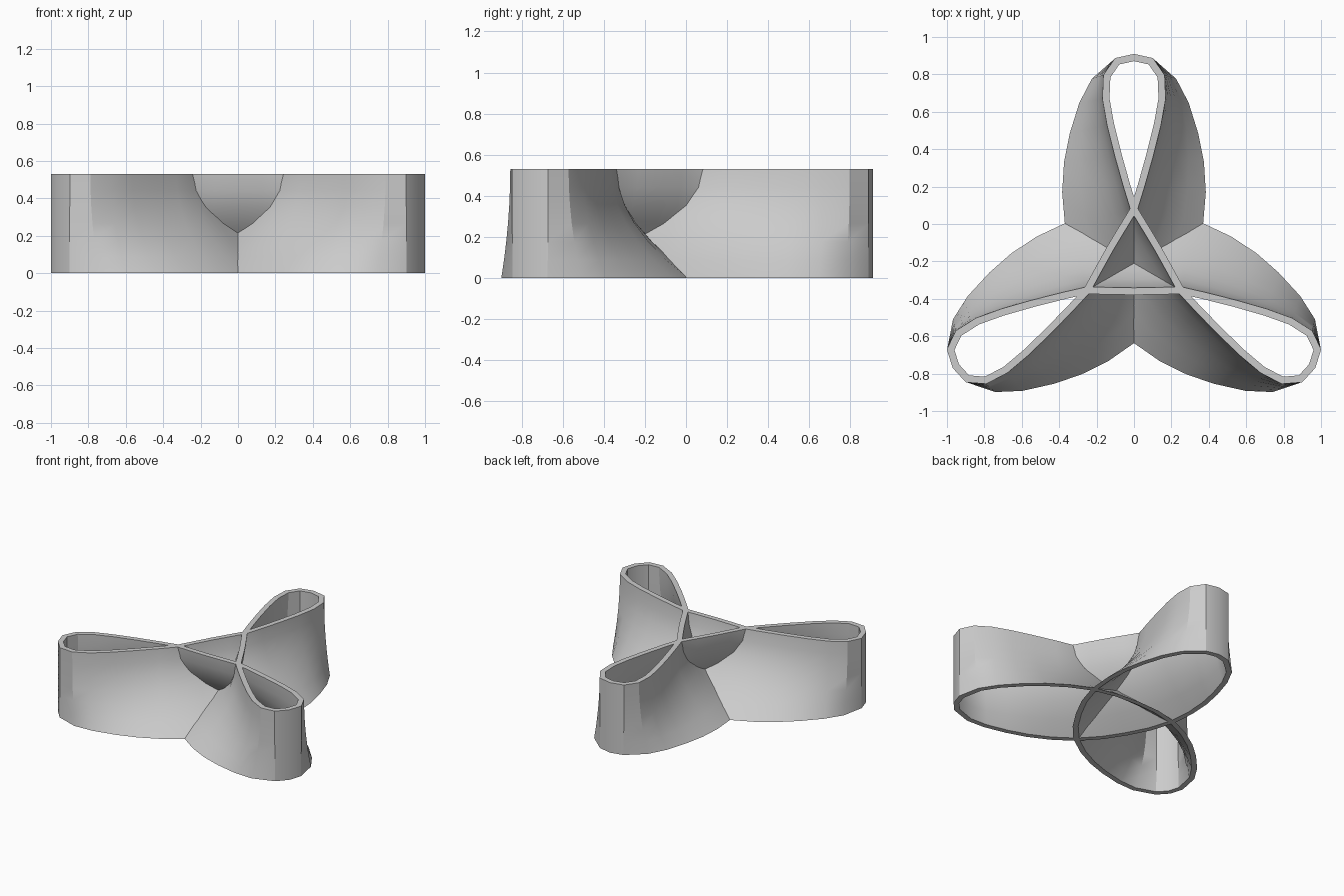
import bpy
import math
from mathutils import Vector, Matrix

cube = bpy.data.objects.get("Cube")
if cube:
    bpy.data.objects.remove(cube)

HEIGHT, WALL, LEVELS = 0.53, 0.038, 7
CENTRE = Vector((0, -0.21))

# Half of one lobe, from its tip to the middle of the strand beside the centre
TOP = [(1.10, 0), (1.08, -.09), (1.0, -.145), (.88, -.15), (.74, -.125), (.58, -.085),
       (.42, -.04), (.29, 0), (.18, .067), (.075, .13)]
BOTTOM = [(1.10, 0), (1.08, -.09), (.975, -.21), (.85, -.275), (.69, -.325), (.54, -.355),
          (.38, -.365), (.205, -.35), (.03, -.295), (-.125, -.215)]


def closed_path(half):
    """Mirror the half lobe and turn it three times into one continuous loop."""
    pts = [Vector(p) for p in half]
    lobe = [Vector((p.x, -p.y)) for p in reversed(pts[1:-1])] + pts
    path = []
    for k in range(3):
        # each strand leads on to the lobe two thirds of a turn behind
        turn = Matrix.Rotation(math.radians(90 - 240 * k), 2)
        path += [turn @ p for p in lobe]
    return path


def offset_path(path, dist):
    """Shift a closed path sideways with mitred corners."""
    out, n = [], len(path)
    for i, p in enumerate(path):
        a = (p - path[i - 1]).normalized()
        b = (path[(i + 1) % n] - p).normalized()
        na, nb = Vector((a.y, -a.x)), Vector((b.y, -b.x))
        m = (na + nb).normalized()
        out.append(p + m * dist / max(m.dot(na), 0.6))
    return out


# Levels ease from the wide lower curve to the looped upper curve
top, bottom = closed_path(TOP), closed_path(BOTTOM)
n = len(top)
verts, faces = [], []
for side in (1, -1):
    for k in range(LEVELS):
        u = k / (LEVELS - 1)
        s = 1 - (1 - u) ** 2
        path = [b.lerp(t, s) for b, t in zip(bottom, top)]
        for p in offset_path(path, side * WALL / 2):
            verts.append((p.x + CENTRE.x, p.y + CENTRE.y, u * HEIGHT))


def index(side, level, i):
    return (side * LEVELS + level) * n + i % n


# Both wall skins and the flat rims
for i in range(n):
    for k in range(LEVELS - 1):
        faces.append([index(0, k, i), index(0, k, i + 1), index(0, k + 1, i + 1), index(0, k + 1, i)])
        faces.append([index(1, k, i + 1), index(1, k, i), index(1, k + 1, i), index(1, k + 1, i + 1)])
    t = LEVELS - 1
    faces.append([index(0, t, i), index(0, t, i + 1), index(1, t, i + 1), index(1, t, i)])
    faces.append([index(0, 0, i + 1), index(0, 0, i), index(1, 0, i), index(1, 0, i + 1)])

mesh = bpy.data.meshes.new("trefoil_band")
mesh.from_pydata(verts, [], faces)
mesh.update()
band = bpy.data.objects.new("trefoil_band", mesh)
bpy.context.collection.objects.link(band)

# Plain grey
grey = bpy.data.materials.new("light_grey")
grey.use_nodes = True
colour = (0.6, 0.6, 0.6, 1)
grey.diffuse_color = colour
grey.node_tree.nodes["Principled BSDF"].inputs["Base Color"].default_value = colour
mesh.materials.append(grey)

# Consistent normals, then soft shading with crisp rims
bpy.ops.object.select_all(action='DESELECT')
band.select_set(True)
bpy.context.view_layer.objects.active = band
bpy.ops.object.mode_set(mode='EDIT')
bpy.ops.mesh.select_all(action='SELECT')
bpy.ops.mesh.normals_make_consistent(inside=False)
bpy.ops.object.mode_set(mode='OBJECT')
bpy.ops.object.shade_smooth_by_angle(angle=math.radians(30))
